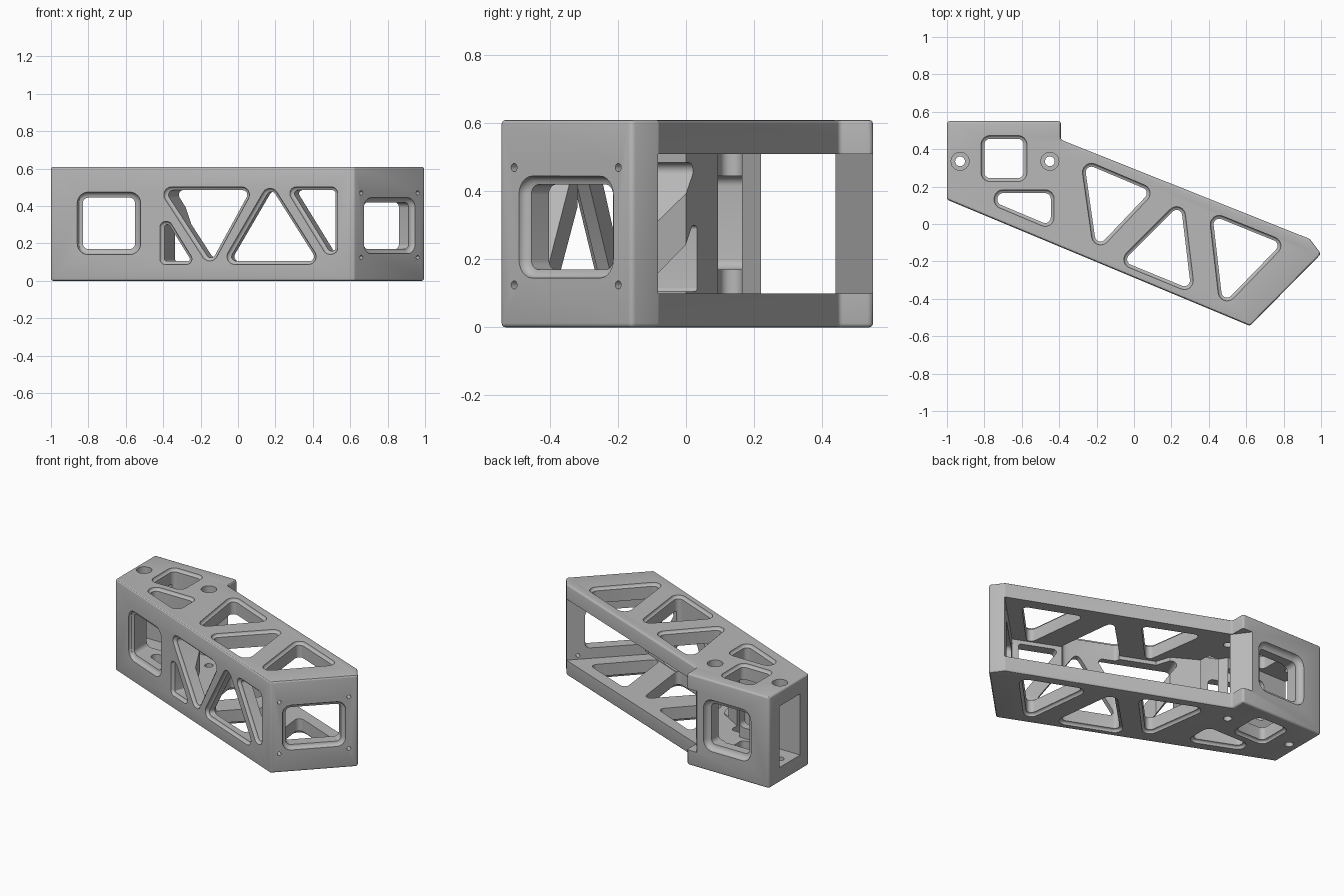
import bpy, bmesh, math
from mathutils import Vector

if "Cube" in bpy.data.objects:
    bpy.data.objects.remove(bpy.data.objects["Cube"])

HEIGHT, PLATE, SLOPE = 0.61, 0.1, -0.4167
X, Y, UP = Vector((1, 0, 0)), Vector((0, 1, 0)), Vector((0, 0, 1))

grey = bpy.data.materials.new("light_grey")
grey.use_nodes = True
colour = (0.48, 0.48, 0.48, 1)
grey.diffuse_color = colour
grey.node_tree.nodes["Principled BSDF"].inputs["Base Color"].default_value = colour


def make_object(name, bm):
    """Mesh object with faces pointing outwards."""
    bmesh.ops.recalc_face_normals(bm, faces=bm.faces[:])
    if bm.calc_volume(signed=True) < 0:
        bmesh.ops.reverse_faces(bm, faces=bm.faces[:])
    mesh = bpy.data.meshes.new(name)
    bm.to_mesh(mesh)
    bm.free()
    mesh.materials.append(grey)
    obj = bpy.data.objects.new(name, mesh)
    bpy.context.scene.collection.objects.link(obj)
    return obj


def loft(loops):
    """Closed solid through a stack of matching loops."""
    bm = bmesh.new()
    rings = [[bm.verts.new(p) for p in loop] for loop in loops]
    n = len(rings[0])
    for a, b in zip(rings, rings[1:]):
        for i in range(n):
            j = (i + 1) % n
            bm.faces.new((a[i], a[j], b[j], b[i]))
    bm.faces.new(rings[0][::-1])
    bm.faces.new(rings[-1])
    return bm


def rounded(points, radius, grow, steps=6):
    """Counter-clockwise polygon with round corners, offset by grow."""
    pts = [Vector(p) for p in points]
    n = len(pts)
    if sum(pts[i - 1].x * pts[i].y - pts[i].x * pts[i - 1].y for i in range(n)) < 0:
        pts.reverse()
    out = []
    for i in range(n):
        d0 = (pts[i] - pts[i - 1]).normalized()
        d1 = (pts[(i + 1) % n] - pts[i]).normalized()
        n0, n1 = Vector((d0.y, -d0.x)), Vector((d1.y, -d1.x))
        turn = math.atan2(d0.x * d1.y - d0.y * d1.x, d0.dot(d1))
        r = math.copysign(radius, turn)
        centre = pts[i] - (n0 + n1) * (r / (1 + n0.dot(n1)))
        start = math.atan2(n0.y, n0.x)
        for k in range(steps + 1):
            a = start + turn * k / steps
            out.append(centre + Vector((math.cos(a), math.sin(a))) * (r + grow))
    return out


def cut(body, bm):
    """Subtract a solid, taking the first solver that gives a sound result."""
    cutter = make_object("cutter", bm)
    cutter.hide_render = True
    before = bmesh.new()
    before.from_mesh(body.data)
    volume = before.calc_volume()
    before.free()
    mod = body.modifiers.new("cut", 'BOOLEAN')
    mod.operation, mod.object = 'DIFFERENCE', cutter
    result = bmesh.new()
    for solver in ('EXACT', 'MANIFOLD', 'FLOAT'):
        mod.solver = solver
        result.clear()
        result.from_object(body, bpy.context.evaluated_depsgraph_get())
        if 0.3 * volume < result.calc_volume() < 0.99999 * volume:
            result.to_mesh(body.data)
            body.data.update()
            break
    result.free()
    body.modifiers.remove(mod)
    bpy.data.objects.remove(cutter)


def fillet(size, steps=4):
    """Depth and outward flare of a quarter-round rim."""
    angles = [math.pi / 2 * k / steps for k in range(steps + 1)]
    return [(size * (1 - math.cos(a)), size * (1 - math.sin(a))) for a in angles]


def window(body, points, origin, u, v, w, depth, radius=0.03, lip=0.025, both=False):
    """Round-cornered opening with a filleted rim, cut along w."""
    # A rim hugging the opening: flare is widest at the surface
    rim = [(-0.04, lip)] + [(lip - g, lip - d) for d, g in fillet(lip)]
    far = [(depth - d, g) for d, g in reversed(rim)] if both else [(depth, 0)]
    cut(body, loft([[origin + u * p.x + v * p.y + w * d for p in rounded(points, radius, g)]
                    for d, g in rim + far]))


def bore(body, centre, u, v, w, radius, depth):
    """Plain round hole from just outside the surface, cut along w."""
    ring = [(u * math.cos(math.tau * k / 24) + v * math.sin(math.tau * k / 24)) * radius
            for k in range(24)]
    cut(body, loft([[centre + p + w * d for p in ring] for d in (-0.04, depth)]))


def rect(x0, x1, y0, y1):
    return [(x0, y0), (x1, y0), (x1, y1), (x0, y1)]


# Solid outer shell with softened edges
outline = [(-1, 0.13), (0.62, -0.545), (1, -0.16), (0.94, -0.08),
           (-0.39, 0.45), (-0.39, 0.55), (-1, 0.55)]
edge = fillet(0.012, 3)
levels = [(d, -g) for g, d in [(g, d) for d, g in edge]]
levels += [(HEIGHT - d, g) for d, g in reversed(levels)]
frame = make_object("truss_housing", loft(
    [[(p.x, p.y, z) for p in rounded(outline, 0.016, g, 3)] for z, g in levels]))

# Inner bay, open at the back and at the mounting end
bay = [(-1.1, 0.22), (-0.55, 0.22), (-0.49, 0.12), (-0.28, 0), (-0.25, -0.092),
       (0.584, -0.44), (0.96, -0.064), (1.1, 0.2), (-0.2, 0.75),
       (-0.5025, 0.6), (-0.3825, 0.44), (-1.1, 0.44)]
cut(frame, loft([[(x, y, z) for x, y in bay] for z in (PLATE, HEIGHT - PLATE)]))

# Lattice openings through the top and bottom plates
plate_holes = [
    rect(-0.8, -0.59, 0.245, 0.455),
    [(-0.73, 0.165), (-0.445, 0.165), (-0.445, -0.01), (-0.73, 0.11)],
    [(-0.265, 0.325), (0.09, 0.175), (-0.2, -0.13)],
    [(0.25, 0.11), (0.305, -0.35), (-0.06, -0.2)],
    [(0.42, 0.045), (0.79, -0.105), (0.475, -0.43)],
]
for shape in plate_holes:
    window(frame, shape, Vector(), X, Y, UP, HEIGHT, lip=0.018, both=True)

# Lattice openings in the long front wall
along = Vector((1, SLOPE, 0))
start = Vector((0, 0.13 + SLOPE, 0))
inward = Vector((-SLOPE, 1, 0)).normalized()
front_holes = [
    ([(-0.4, 0.105), (-0.4, 0.3), (-0.375, 0.3), (-0.255, 0.105)], 0.012),
    ([(-0.4, 0.485), (0.06, 0.485), (-0.15, 0.1)], 0.025),
    ([(0.17, 0.5), (-0.06, 0.105), (0.42, 0.105)], 0.025),
    ([(0.28, 0.485), (0.515, 0.485), (0.515, 0.16), (0.48, 0.16)], 0.018),
]
for shape, radius in front_holes:
    window(frame, shape, start, along, UP, inward, 0.27, radius, lip=0.018)

# Square windows at the mounting end, front and back
square = rect(-0.83, -0.55, 0.17, 0.445)
window(frame, square, start, along, UP, Y, 0.33, lip=0.03)
window(frame, square, Vector((0, 0.55, 0)), X, UP, -Y, 0.2, lip=0.035)

# End wall window and its four fixing holes
end_dir = Vector((1, 1, 0)).normalized()
end_in = Vector((-1, 1, 0)).normalized()
end_mid = Vector((0.81, -0.3525, 0))
window(frame, rect(-0.17, 0.17, 0.17, 0.42), end_mid, end_dir, UP, end_in, 0.2)
for side in (-0.215, 0.215):
    for z in (0.125, 0.47):
        bore(frame, end_mid + end_dir * side + UP * z, end_dir, UP, end_in, 0.012, 0.15)

# Counterbored mounting holes
for x in (-0.93, -0.45):
    top = Vector((x, 0.335, HEIGHT))
    bore(frame, top, X, Y, -UP, 0.026, HEIGHT + 0.1)
    bore(frame, top, X, Y, -UP, 0.048, 0.05)

# Smooth the fillets, keep the corners crisp
bpy.ops.object.select_all(action='DESELECT')
frame.select_set(True)
bpy.context.view_layer.objects.active = frame
bpy.ops.object.shade_smooth_by_angle(angle=math.radians(30))
